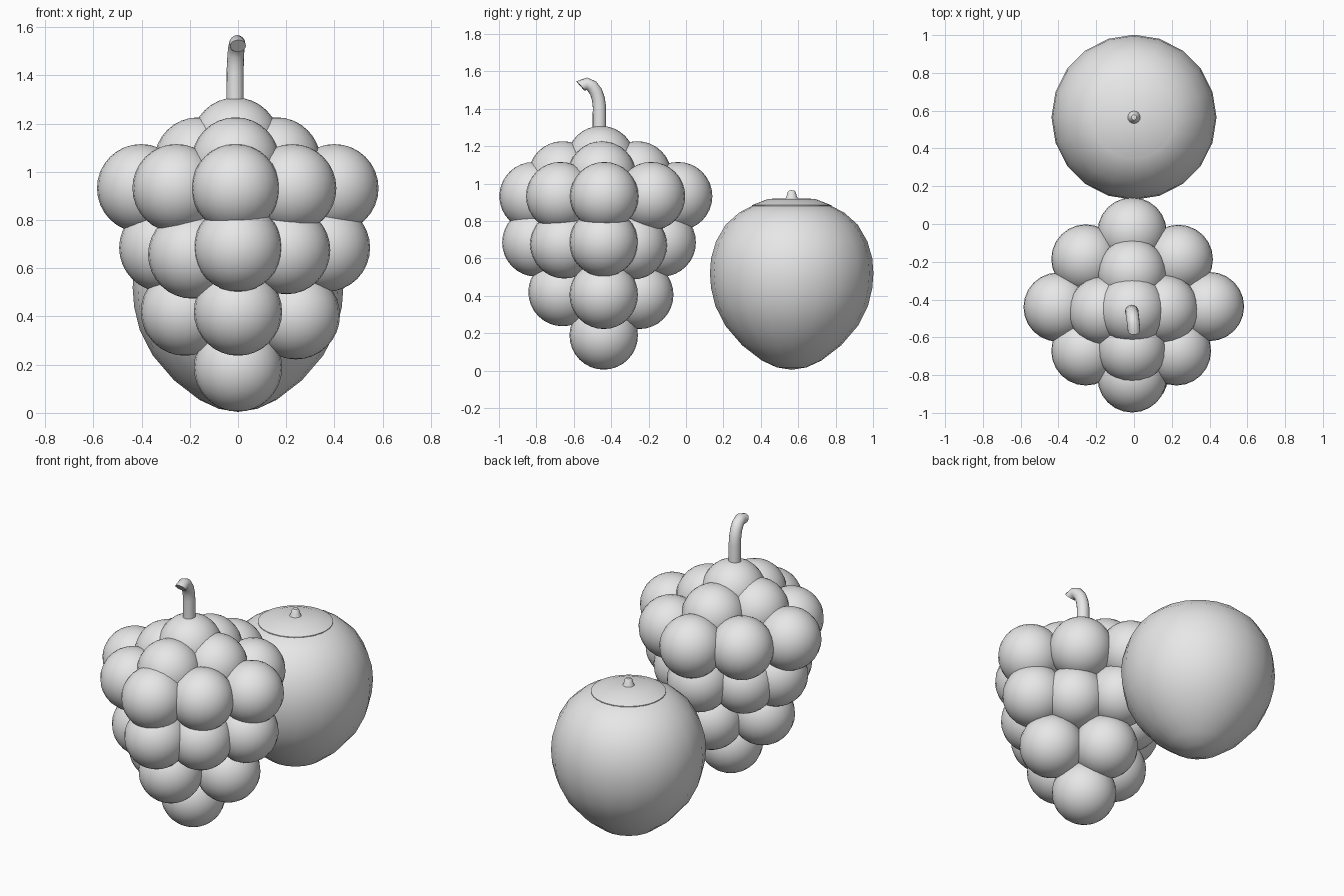
import bpy, bmesh, math
from mathutils import Vector, Matrix

if "Cube" in bpy.data.objects:
    bpy.data.objects.remove(bpy.data.objects["Cube"])

grey = bpy.data.materials.new("light grey")
grey.diffuse_color = (0.8, 0.8, 0.8, 1)
grey.use_nodes = True
grey.node_tree.nodes["Principled BSDF"].inputs["Base Color"].default_value = grey.diffuse_color


def finish(bm, name, angle=35):
    bmesh.ops.recalc_face_normals(bm, faces=bm.faces)
    mesh = bpy.data.meshes.new(name)
    bm.to_mesh(mesh)
    bm.free()
    mesh.materials.append(grey)
    ob = bpy.data.objects.new(name, mesh)
    bpy.context.collection.objects.link(ob)
    bpy.ops.object.select_all(action='DESELECT')
    ob.select_set(True)
    bpy.context.view_layer.objects.active = ob
    bpy.ops.object.shade_smooth_by_angle(angle=math.radians(angle))
    return ob


def lathe(name, profile, centre, sides):
    """Revolve a list of (radius, z) points around a vertical axis."""
    bm = bmesh.new()
    verts = [bm.verts.new((centre[0] + r, centre[1], z)) for r, z in profile]
    edges = [bm.edges.new(p) for p in zip(verts, verts[1:])]
    bmesh.ops.spin(bm, geom=verts + edges, cent=(*centre, 0), axis=(0, 0, 1),
                   angle=math.tau, steps=sides, use_merge=True)
    bmesh.ops.remove_doubles(bm, verts=bm.verts, dist=1e-5)
    return finish(bm, name)


# Berry cluster, row by row from the bottom
R = 0.183
rows = [
    [(0, -0.44, 0.188)],
    [(0, -0.66, 0.42), (0.24, -0.44, 0.405), (0, -0.25, 0.405), (-0.22, -0.44, 0.42)],
    [(0, -0.80, 0.685), (0.20, -0.65, 0.675), (0.365, -0.44, 0.685), (0.20, -0.285, 0.67),
     (0, -0.13, 0.685), (-0.20, -0.285, 0.67), (-0.31, -0.44, 0.685), (-0.19, -0.65, 0.657)],
    [(-0.01, -0.815, 0.932), (0.225, -0.672, 0.932), (0.40, -0.437, 0.932), (0.235, -0.187, 0.932),
     (-0.01, -0.042, 0.932), (-0.255, -0.185, 0.932), (-0.402, -0.44, 0.932), (-0.255, -0.672, 0.932)],
    [(-0.01, -0.66, 1.043), (0.16, -0.45, 1.043), (-0.01, -0.26, 1.043), (-0.165, -0.46, 1.043)],
    [(-0.01, -0.455, 1.125)],
]
bm = bmesh.new()
for row in rows:
    for p in row:
        bmesh.ops.create_uvsphere(bm, u_segments=24, v_segments=16, radius=R,
                                  matrix=Matrix.Translation(p))
finish(bm, "berry_cluster")

# Hooked stem: a ring swept along a short path
path = [Vector(p) for p in [(-0.012, -0.463, 1.25), (-0.012, -0.463, 1.41), (-0.011, -0.468, 1.45),
                            (-0.009, -0.481, 1.49), (-0.006, -0.503, 1.52),
                            (-0.003, -0.530, 1.533), (0.0, -0.564, 1.522)]]
bm = bmesh.new()
rings = []
for i, p in enumerate(path):
    t = (path[min(i + 1, len(path) - 1)] - path[max(i - 1, 0)]).normalized()
    if i == len(path) - 1:
        t = Vector((0.05, -0.75, -0.66)).normalized()
    side = Vector((1, 0, 0))
    side = (side - t * side.dot(t)).normalized()
    up = t.cross(side)
    r = 0.036 - 0.003 * i / (len(path) - 1)
    rings.append([bm.verts.new(p + r * (side * math.cos(a) + up * math.sin(a)))
                  for a in (math.tau * k / 16 for k in range(16))])
for a, b in zip(rings, rings[1:]):
    for k in range(16):
        bm.faces.new((a[k], a[(k + 1) % 16], b[(k + 1) % 16], b[k]))
bm.faces.new(rings[0])
bm.faces.new(rings[-1])
finish(bm, "cluster_stem", 50)

# Round fruit body, cap disc and nub
C = (0, 0.565)
lathe("round_fruit", [(0, 0.004), (0.08, 0.017), (0.16, 0.054), (0.265, 0.135), (0.355, 0.24),
                      (0.408, 0.345), (0.431, 0.44), (0.437, 0.52), (0.431, 0.60), (0.405, 0.69),
                      (0.353, 0.78), (0.28, 0.845), (0.212, 0.88), (0.10, 0.90), (0, 0.90)], C, 20)
lathe("fruit_cap", [(0.212, 0.875), (0.212, 0.884), (0.125, 0.918), (0, 0.921)], C, 32)
lathe("fruit_nub", [(0.036, 0.915), (0.028, 0.93), (0.021, 0.955), (0.014, 0.963), (0, 0.964)], C, 16)
